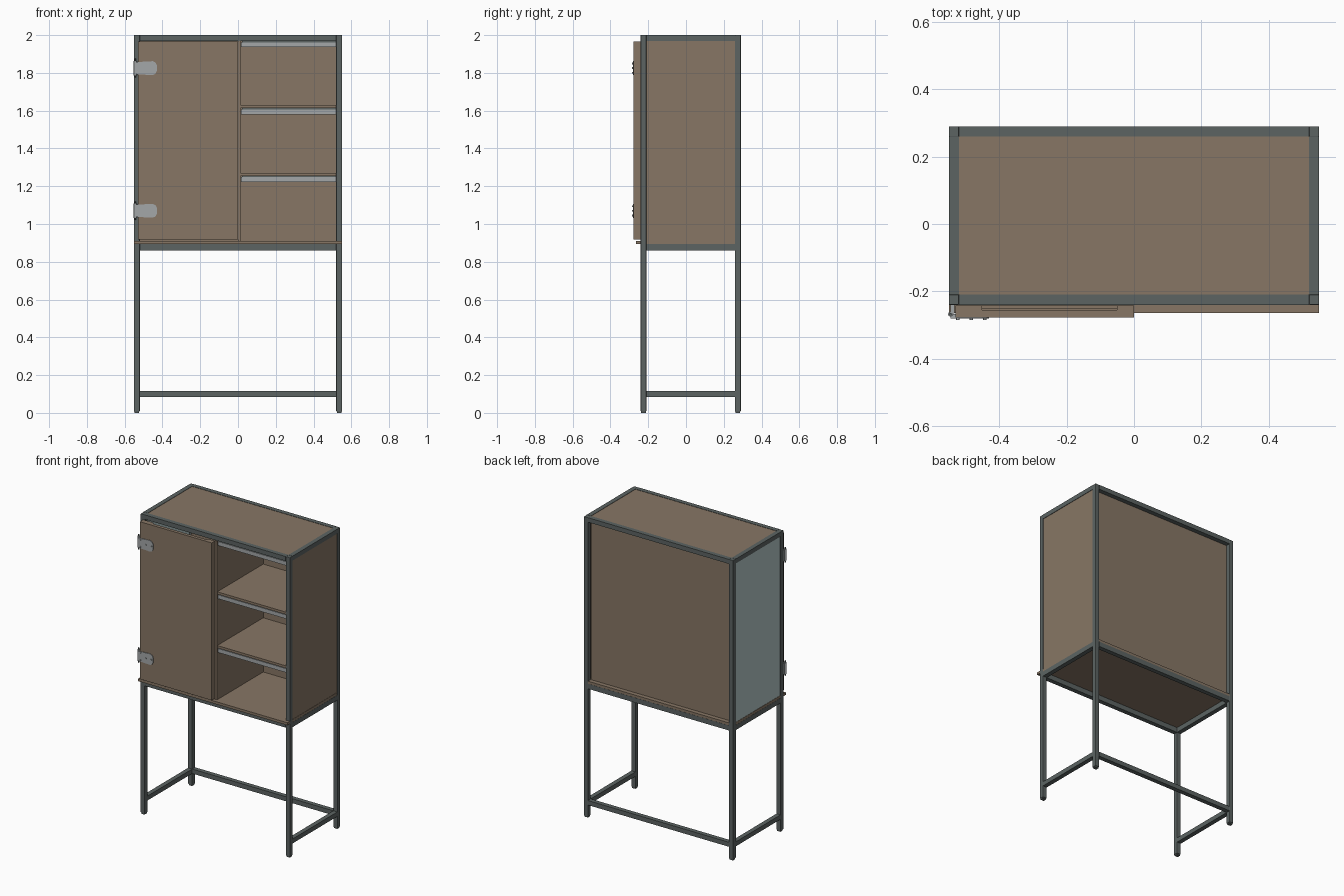
import bpy, bmesh, math
from mathutils import Matrix, Vector

if "Cube" in bpy.data.objects:
    bpy.data.objects.remove(bpy.data.objects["Cube"])


def material(name, rgb):
    m = bpy.data.materials.new(name)
    m.diffuse_color = (*rgb, 1)
    m.use_nodes = True
    m.node_tree.nodes["Principled BSDF"].inputs["Base Color"].default_value = m.diffuse_color
    return m


WOOD = material("brown wood", (0.245, 0.183, 0.130))
STEEL = material("dark steel", (0.107, 0.127, 0.124))
GLASS = material("pale glass", (0.46, 0.58, 0.58))
METAL = material("light metal", (0.37, 0.39, 0.395))


def finish(name, bm, mat):
    bmesh.ops.recalc_face_normals(bm, faces=bm.faces)
    me = bpy.data.meshes.new(name)
    bm.to_mesh(me)
    bm.free()
    me.materials.append(mat)
    ob = bpy.data.objects.new(name, me)
    bpy.context.collection.objects.link(ob)
    return ob


def box(name, x, y, z, mat, bevel=0):
    """Box from (min, max) ranges on each axis."""
    bm = bmesh.new()
    bmesh.ops.create_cube(bm, size=1)
    for v in bm.verts:
        v.co = Vector([(r[0] + r[1]) / 2 + c * (r[1] - r[0]) for r, c in zip((x, y, z), v.co)])
    ob = finish(name, bm, mat)
    if bevel:
        mod = ob.modifiers.new("bevel", "BEVEL")
        mod.width, mod.segments = bevel, 2
    return ob


def cylinder(name, centre, radius, length, axis, mat, sides=16):
    bm = bmesh.new()
    rot = Matrix.Rotation(math.pi / 2, 4, "X") if axis == "Y" else Matrix()
    bmesh.ops.create_cone(bm, cap_ends=True, segments=sides, radius1=radius, radius2=radius,
                          depth=length, matrix=Matrix.Translation(centre) @ rot)
    ob = finish(name, bm, mat)
    for p in ob.data.polygons:
        p.use_smooth = len(p.vertices) == 4
    return ob


X, YF, YB, T = 0.55, -0.24, 0.29, 0.03   # frame outside and tube width
XI, FI, BI = X - T, YF + T, YB - T       # frame inside

# Four corner posts with small feet
for side, sx in (("left", -1), ("right", 1)):
    xr = tuple(sorted((sx * X, sx * XI)))
    for end, yr in (("front", (YF, FI)), ("back", (BI, YB))):
        box(f"{end}_{side}_post", xr, yr, (0.008, 2.0), STEEL, 0.002)
        box(f"{end}_{side}_foot", (xr[0] + .003, xr[1] - .003),
            (yr[0] + .003, yr[1] - .003), (0, 0.01), STEEL)
    # Side rails at floor, cabinet base and top
    for level, zr in (("floor", (0.085, 0.115)), ("base", (0.86, 0.893)), ("top", (1.97, 2.0))):
        box(f"{side}_{level}_rail", xr, (FI, BI), zr, STEEL)

# Front and back rails; no front rail near the floor
for level, zr in (("floor", (0.085, 0.115)), ("base", (0.86, 0.893)), ("top", (1.97, 2.0))):
    box(f"back_{level}_rail", (-XI, XI), (BI, YB), zr, STEEL)
    if level != "floor":
        box(f"front_{level}_rail", (-XI, XI), (YF, FI), zr, STEEL)

# Carcass panels
box("base_board", (-0.549, 0.549), (-0.265, 0.289), (0.893, 0.91), WOOD)
box("base_lip", (-X, X), (-0.265, YF), (0.893, 0.91), WOOD)
box("top_panel", (-XI, XI), (FI, BI), (1.968, 1.998), WOOD)
box("back_panel", (-XI, XI), (0.246, BI), (0.91, 1.97), WOOD)
box("right_panel", (0.53, 0.547), (FI, BI), (0.91, 1.97), WOOD)
box("left_glass_panel", (-0.547, -0.538), (FI, BI), (0.91, 1.97), GLASS)
box("divider", (0.0, 0.014), (YF, 0.246), (0.91, 1.968), WOOD)

# Open shelves with light bars beneath each ceiling
for i, z in enumerate((1.255, 1.613)):
    box(f"shelf_{i + 1}", (0.014, 0.53), (FI - 0.028, 0.246), (z, z + 0.016), WOOD)
for i, z in enumerate((1.255, 1.613, 1.968)):
    box(f"light_bar_{i + 1}", (0.016, XI), (-0.232, -0.212), (z - 0.032, z - 0.006), METAL)
    box(f"light_bar_mount_{i + 1}", (0.02, XI), (-0.226, -0.218), (z - 0.008, z), STEEL)

# Door board with stiles and rails behind it
D = (-0.255, -0.242)
box("door_board", (-0.53, 0.0), (-0.277, -0.255), (0.917, 1.966), WOOD)
box("door_left_stile", (-0.53, -0.452), D, (0.917, 1.966), WOOD)
box("door_right_stile", (-0.05, 0.0), D, (0.917, 1.966), WOOD)
box("door_top_rail", (-0.452, -0.05), (-0.255, -0.25), (1.87, 1.955), WOOD)
box("door_bottom_rail", (-0.452, -0.05), D, (0.917, 1.0), WOOD)


# Hinges: rounded plate, knuckle barrel, frame leaf and screws
def hinge(label, zc):
    outline = [(-0.54, -0.032), (-0.452, -0.037), (-0.437, -0.03), (-0.43, -0.016)]
    outline += [(x, -z) for x, z in reversed(outline)]
    bm = bmesh.new()
    face = bm.faces.new([bm.verts.new((x, -0.281, zc + z)) for x, z in outline])
    ext = bmesh.ops.extrude_face_region(bm, geom=[face])
    for v in ext["geom"]:
        if isinstance(v, bmesh.types.BMVert):
            v.co.y = -0.277
    finish(f"{label}_hinge_plate", bm, METAL)
    cylinder(f"{label}_hinge_barrel", (-0.545, -0.268, zc), 0.007, 0.076, "Z", METAL)
    cylinder(f"{label}_hinge_pin", (-0.545, -0.268, zc), 0.004, 0.1, "Z", STEEL)
    box(f"{label}_hinge_arm", (-0.545, -0.53), (-0.281, -0.268), (zc - .032, zc + .032), METAL)
    box(f"{label}_hinge_leaf", (-0.545, -0.533), (-0.266, YF), (zc - .038, zc + .038), METAL)
    for i, (x, dz) in enumerate(((-0.523, -0.024), (-0.523, 0.024), (-0.443, 0), (-0.483, 0))):
        cylinder(f"{label}_hinge_screw_{i + 1}", (x, -0.282, zc + dz), 0.005, 0.006, "Y", METAL, 12)


hinge("upper", 1.825)
hinge("lower", 1.07)
